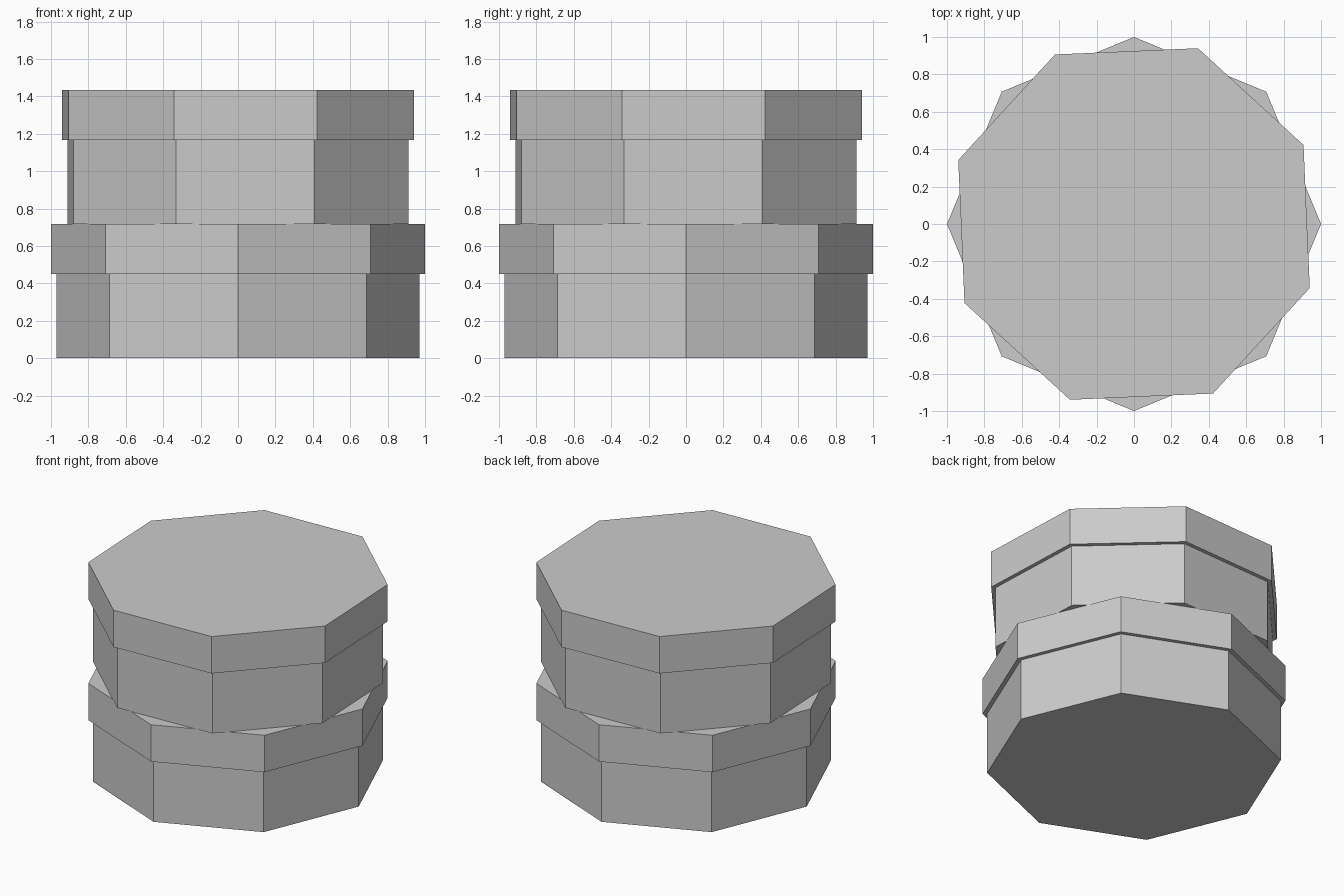
import bpy
from math import radians

if "Cube" in bpy.data.objects:
    bpy.data.objects.remove(bpy.data.objects["Cube"])


def octagon(name, radius, z0, z1, turn):
    """Eight-sided flat-shaded prism with a corner on the +x axis, then turned about z."""
    bpy.ops.mesh.primitive_cylinder_add(vertices=8, radius=radius, depth=z1 - z0,
                                        location=(0, 0, (z0 + z1) / 2),
                                        rotation=(0, 0, radians(turn)))
    bpy.context.object.name = name


BODY_H, TIER_H = 0.449, 0.717

# Two stacked canisters, the upper one turned 25 degrees
for tier, z, turn in (("lower", 0, 0), ("upper", TIER_H, 25)):
    octagon(tier + "_body", 0.97, z, z + BODY_H, turn)
    octagon(tier + "_lid", 1.0, z + BODY_H, z + TIER_H, turn)
